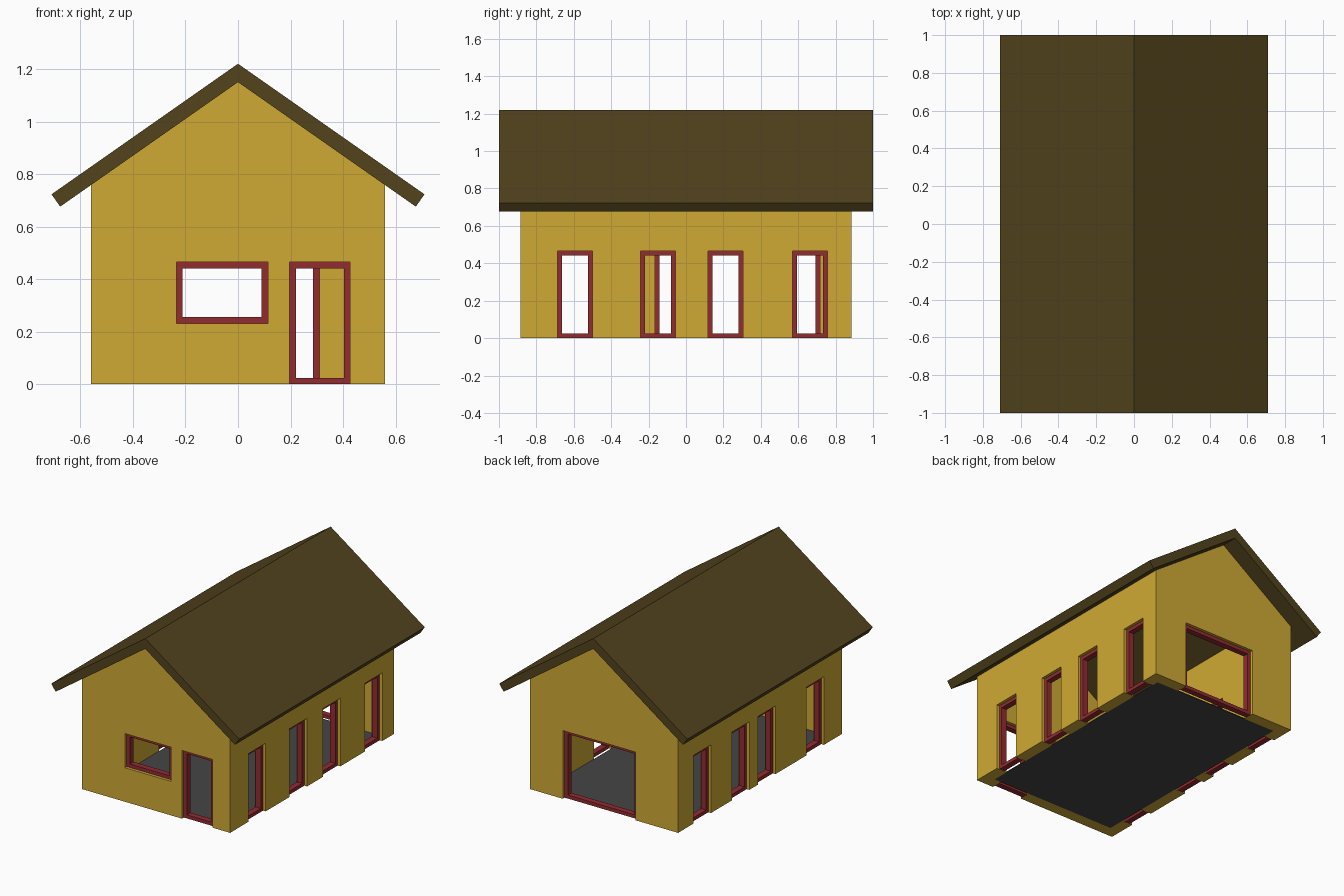
import bpy, bmesh

if "Cube" in bpy.data.objects:
    bpy.data.objects.remove(bpy.data.objects["Cube"])

W, D, T = 0.56, 0.885, 0.08          # half width, half depth, wall thickness
SLOPE, APEX = 0.70, 1.15             # roof pitch, underside of ridge
BAR, FRAME_DEPTH = 0.024, 0.04       # frame bar width and depth
TOP = 0.465


def material(name, rgb):
    m = bpy.data.materials.new(name)
    m.diffuse_color = (*rgb, 1)
    m.use_nodes = True
    m.node_tree.nodes["Principled BSDF"].inputs["Base Color"].default_value = m.diffuse_color
    return m


yellow = material("wall_yellow", (0.63, 0.40, 0.035))
brown = material("roof_brown", (0.085, 0.056, 0.012))
red = material("frame_red", (0.29, 0.025, 0.03))
dark = material("floor_grey", (0.06, 0.06, 0.06))


def new_object(name, bm, mat=None):
    bmesh.ops.recalc_face_normals(bm, faces=bm.faces)
    me = bpy.data.meshes.new(name)
    bm.to_mesh(me)
    bm.free()
    ob = bpy.data.objects.new(name, me)
    bpy.context.collection.objects.link(ob)
    if mat:
        me.materials.append(mat)
    return ob


def prism(name, profile, y, mat=None):
    """Extrude an xz profile from -y to y."""
    bm = bmesh.new()
    face = bm.faces.new([bm.verts.new((px, -y, pz)) for px, pz in profile])
    ext = bmesh.ops.extrude_face_region(bm, geom=[face])
    verts = [v for v in ext["geom"] if isinstance(v, bmesh.types.BMVert)]
    bmesh.ops.translate(bm, verts=verts, vec=(0, 2 * y, 0))
    return new_object(name, bm, mat)


def add_box(bm, lo, hi):
    vs = bmesh.ops.create_cube(bm, size=1)["verts"]
    for v in vs:
        v.co = [(a + b) / 2 + c * (b - a) for a, b, c in zip(lo, hi, v.co)]


def box(name, lo, hi, mat=None):
    bm = bmesh.new()
    add_box(bm, lo, hi)
    return new_object(name, bm, mat)


def subtract(target, cutter):
    cutter.hide_render = True
    mod = target.modifiers.new("cut", 'BOOLEAN')
    mod.operation, mod.solver, mod.object = 'DIFFERENCE', 'EXACT', cutter
    bpy.context.view_layer.objects.active = target
    bpy.ops.object.modifier_apply(modifier="cut")
    bpy.data.objects.remove(cutter)


def to_wall(side, a, d, z):
    """Place along-wall a and depth d (measured outward) on a wall."""
    return {'front': (a, -D - d, z), 'back': (a, D + d, z),
            'right': (W + d, a, z), 'left': (-W - d, a, z)}[side]


def wall_box(bm, side, a0, a1, d0, d1, z0, z1):
    p, q = to_wall(side, a0, d0, z0), to_wall(side, a1, d1, z1)
    add_box(bm, [min(i) for i in zip(p, q)], [max(i) for i in zip(p, q)])


def frame(name, side, a0, a1, z0, z1):
    """Rectangular ring recessed in the middle of the wall."""
    d0, d1 = -T / 2 - FRAME_DEPTH / 2, -T / 2 + FRAME_DEPTH / 2
    bm = bmesh.new()
    rings = []
    for d in (d0, d1):
        for i in (0, BAR):
            pts = [(a0 + i, z0 + i), (a1 - i, z0 + i), (a1 - i, z1 - i), (a0 + i, z1 - i)]
            rings.append([bm.verts.new(to_wall(side, a, d, z)) for a, z in pts])
    for r, s in ((0, 1), (1, 3), (3, 2), (2, 0)):
        for k in range(4):
            n = (k + 1) % 4
            bm.faces.new((rings[r][k], rings[r][n], rings[s][n], rings[s][k]))
    new_object(name, bm, red)


# Gabled wall shell
eave = APEX - SLOPE * W
walls = prism("walls", [(-W, 0), (W, 0), (W, eave), (0, APEX), (-W, eave)], D, yellow)
subtract(walls, box("room_cutter", (T - W, T - D, -1), (W - T, D - T, 2)))

# Doors and windows: side, start, end, bottom
openings = [('front', -0.235, 0.114, 0.232), ('front', 0.196, 0.427, 0),
            ('back', -0.24, 0.31, 0)]
openings += [('right', a, a + 0.187, 0) for a in (-0.688, -0.242, 0.117, 0.569)]
openings += [('left', a, a + 0.187, 0) for a in (-0.688, -0.165, 0.117, 0.53)]
cut = bmesh.new()
for n, (side, a0, a1, z0) in enumerate(openings):
    kind = "window" if z0 else "door"
    frame(f"{side}_{kind}_frame_{n}", side, a0, a1, z0, TOP)
    wall_box(cut, side, a0, a1, -T - 0.05, 0.05, z0 or -0.1, TOP)
subtract(walls, new_object("opening_cutter", cut))

# Floor slab inside the walls
box("floor", (T - W, T - D, 0), (W - T, D - T, 0.005), dark)

# Overhanging roof with eaves cut square to the slope
prism("roof", [(0, APEX), (0.677, APEX - SLOPE * 0.677), (0.71, 0.723), (0, 1.22),
               (-0.71, 0.723), (-0.677, APEX - SLOPE * 0.677)], 1.0, brown)
